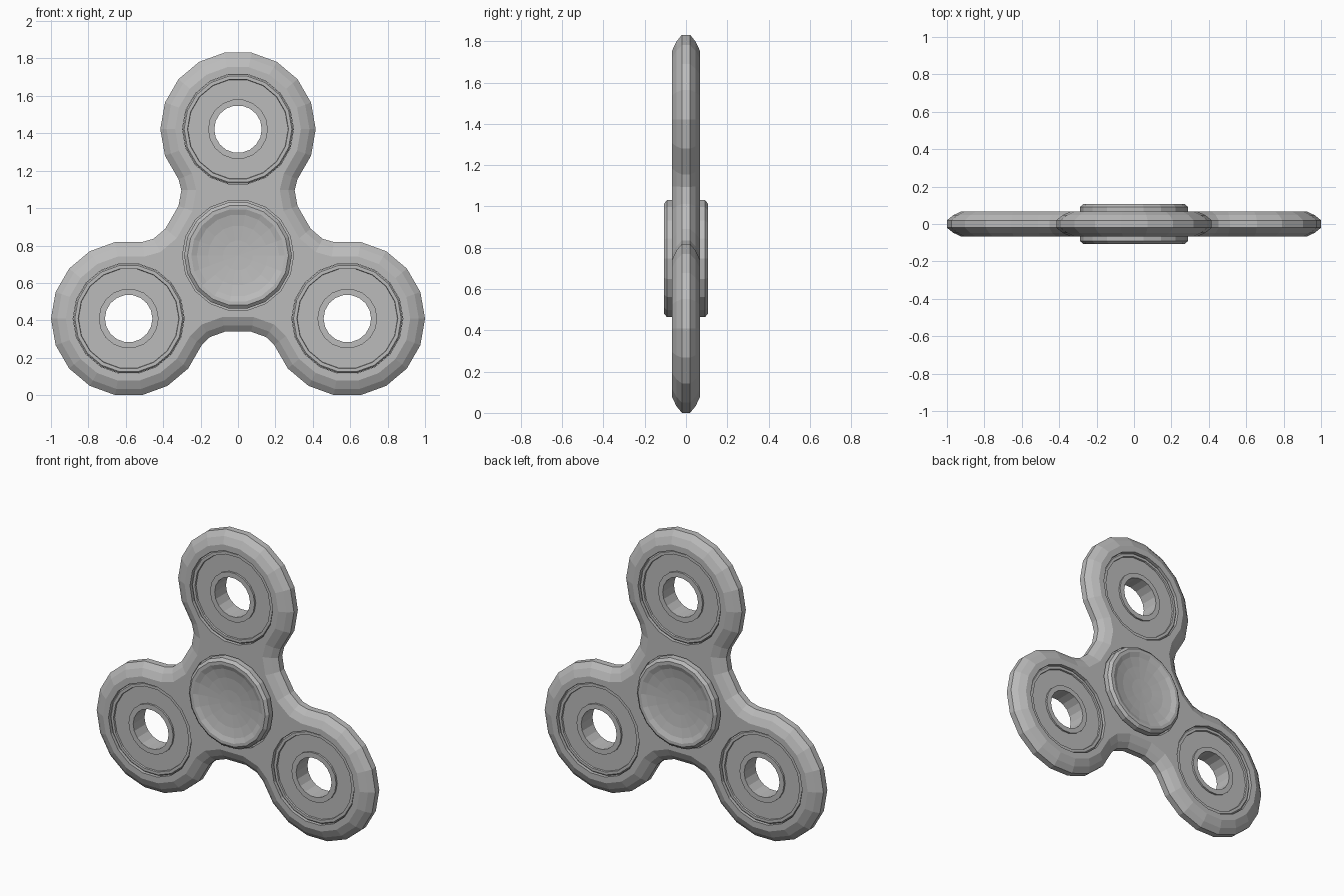
import bpy, bmesh
from math import sin, cos, radians
from mathutils import Vector, Matrix

cube = bpy.data.objects.get("Cube")
if cube:
    bpy.data.objects.remove(cube, do_unlink=True)

HUB_Z = 0.747      # height of the spinner's centre
ARM = 0.675        # hub to lobe centre
LOBE_R = 0.4155
HOLE_R = 0.297
SIDES = 18

grey = bpy.data.materials.new("satin_grey")
grey.use_nodes = True
grey.diffuse_color = (0.5, 0.5, 0.5, 1)
grey.node_tree.nodes["Principled BSDF"].inputs["Base Color"].default_value = (0.5, 0.5, 0.5, 1)


def finish(bm, name):
    bmesh.ops.recalc_face_normals(bm, faces=bm.faces[:])
    mesh = bpy.data.meshes.new(name)
    bm.to_mesh(mesh)
    bm.free()
    mesh.materials.append(grey)
    obj = bpy.data.objects.new(name, mesh)
    bpy.context.collection.objects.link(obj)
    return obj


def bridge(bm, a, b):
    for i in range(len(a)):
        j = (i + 1) % len(a)
        bm.faces.new((a[i], a[j], b[j], b[i]))


def lathe(bm, half, centre, ring=False):
    """Turn a (radius, depth) half profile, mirrored front to back, about y."""
    profile = half + [(r, -y) for r, y in reversed(half)]
    loops = []
    for r, y in profile:
        loops.append([bm.verts.new((centre.x + r * cos(radians(360 * i / SIDES)), y,
                                    centre.y + r * sin(radians(360 * i / SIDES))))
                      for i in range(SIDES)])
    for a, b in zip(loops, loops[1:]):
        bridge(bm, a, b)
    if ring:
        bridge(bm, loops[-1], loops[0])
    else:
        for loop in (loops[0], loops[-1]):
            # fan to the middle
            mid = bm.verts.new((centre.x, loop[0].co.y * 0.97, centre.y))
            for i in range(SIDES):
                bm.faces.new((loop[i], loop[(i + 1) % SIDES], mid))


hub = Vector((0, HUB_Z))
turns = [Matrix.Rotation(radians(120 * k), 2) for k in range(3)]
lobes = [hub + t @ Vector((0, ARM)) for t in turns]

# Outline of one arm, repeated three times around the hub
waist = [(0.318, 0.265), (0.303, 0.348)]
arm = [Vector(p) for p in waist]
arm += [Vector((LOBE_R * cos(radians(a)), ARM + LOBE_R * sin(radians(a))))
        for a in range(-40, 221, 20)]
arm += [Vector((-x, z)) for x, z in reversed(waist)]
outline = [hub + t @ p for t in turns for p in arm]


def inset(points, d):
    out = []
    for i, p in enumerate(points):
        e1 = (p - points[i - 1]).normalized()
        e2 = (points[(i + 1) % len(points)] - p).normalized()
        n1, n2 = Vector((-e1.y, e1.x)), Vector((-e2.y, e2.x))
        out.append(p + (n1 + n2) * d / (1 + n1.dot(n2)))
    return out


# Body with rounded edges
bm = bmesh.new()
half = [(0.078, 0.068), (0.033, 0.047), (0, 0.02)]
levels = half + [(d, -y) for d, y in reversed(half)]
loops = [[bm.verts.new((p.x, y, p.y)) for p in inset(outline, d)] for d, y in levels]
for a, b in zip(loops, loops[1:]):
    bridge(bm, a, b)
bm.faces.new(loops[0])
bm.faces.new(loops[-1])
body = finish(bm, "spinner_body")

# Round sockets cut through the hub and lobes
bm = bmesh.new()
for c in lobes + [hub]:
    lathe(bm, [(HOLE_R, 0.3)], c)
cutter = finish(bm, "socket_cutter")
cutter.hide_render = True
mod = body.modifiers.new("sockets", "BOOLEAN")
mod.operation = "DIFFERENCE"
mod.solver = "EXACT"
mod.object = cutter
bpy.context.view_layer.objects.active = body
bpy.ops.object.modifier_apply(modifier=mod.name)
bpy.data.objects.remove(cutter, do_unlink=True)

# Bearings: outer race, recessed shield, inner race around an open hole
for name, c in zip(("top", "left", "right"), (lobes[0], lobes[2], lobes[1])):
    bm = bmesh.new()
    lathe(bm, [(0.127, 0.058), (0.16, 0.058), (0.16, 0.046), (0.268, 0.046),
               (0.27, 0.056), (0.288, 0.056), (0.296, 0.048)], c, ring=True)
    finish(bm, name + "_bearing")

# Dished finger caps front and back on one hub
bm = bmesh.new()
lathe(bm, [(0.08, 0.077), (0.16, 0.084), (0.22, 0.095), (0.25, 0.107),
           (0.27, 0.107), (0.288, 0.092), (0.288, 0.05), (0.297, 0.05)], hub)
finish(bm, "finger_cap_hub")
